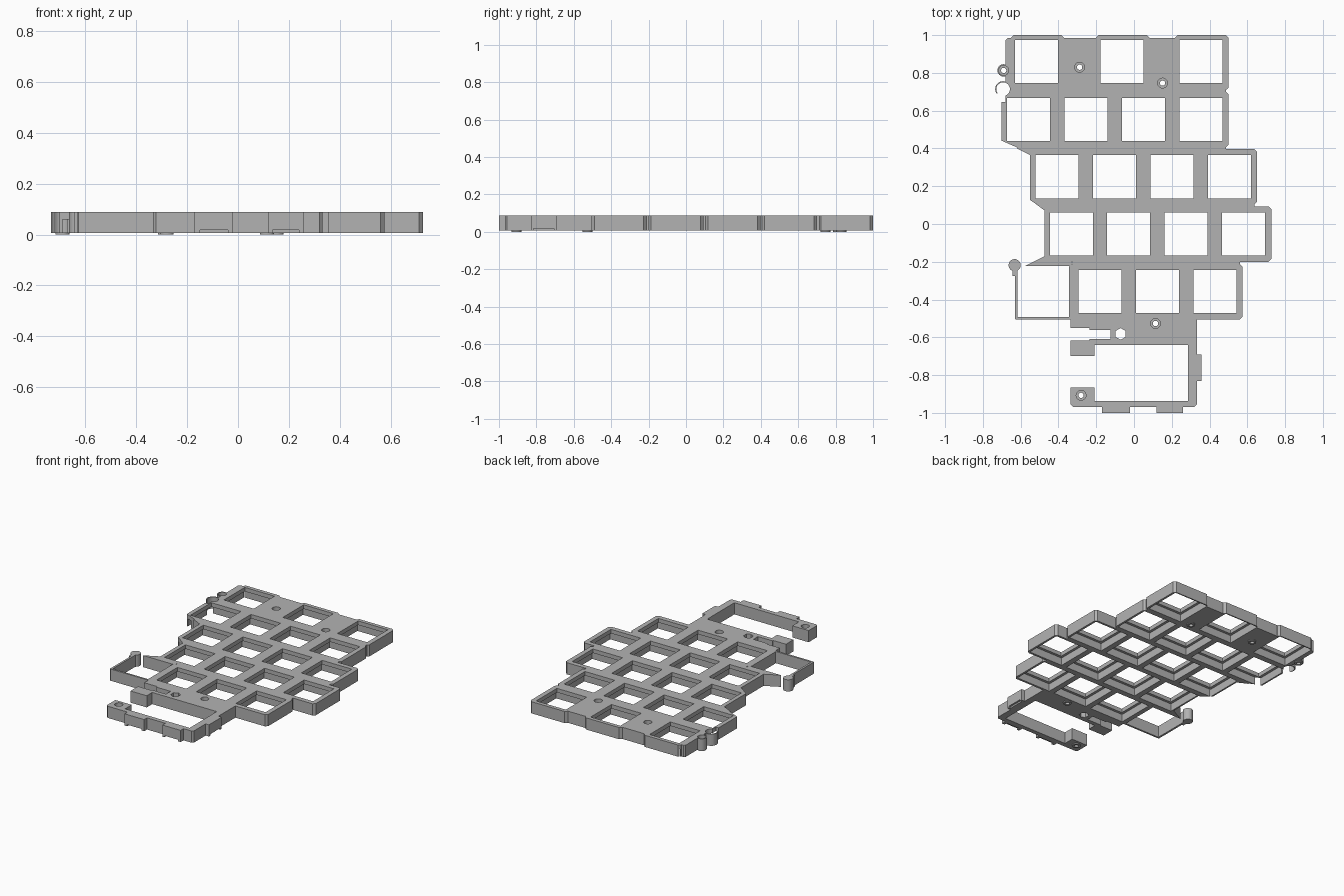
import bpy, bmesh, math

if "Cube" in bpy.data.objects:
    bpy.data.objects.remove(bpy.data.objects["Cube"])

BOTTOM, TOP, LEDGE = 0.007, 0.088, 0.06
PITCH, HALF = 0.304, 0.147

grey = bpy.data.materials.new("plain grey")
grey.use_nodes = True
grey.diffuse_color = (0.45, 0.45, 0.45, 1)
grey.node_tree.nodes["Principled BSDF"].inputs["Base Color"].default_value = (0.45, 0.45, 0.45, 1)


# Outline helpers
def rect(x0, x1, y0, y1):
    return [(x0, y0), (x1, y0), (x1, y1), (x0, y1)]


def square(x, y, half):
    return rect(x - half, x + half, y - half, y + half)


def circle(x, y, r, n=32, turn=0.0):
    angles = [turn + math.tau * i / n for i in range(n)]
    return [(x + r * math.cos(a), y + r * math.sin(a)) for a in angles]


def chamfered(x0, x1, y0, y1, c=0.015, corner=None):
    cx, cy = corner or (c, c)
    return [(x0, y0 + cy), (x0 + cx, y0), (x1 - c, y0), (x1, y0 + c),
            (x1, y1 - c), (x1 - c, y1), (x0 + c, y1), (x0, y1 - c)]


def prisms(name, outlines, z0=BOTTOM, z1=TOP):
    """One object holding an upright prism for each outline."""
    bm = bmesh.new()
    for outline in outlines:
        low = [bm.verts.new((x, y, z0)) for x, y in outline]
        high = [bm.verts.new((x, y, z1)) for x, y in outline]
        bm.faces.new(low[::-1])
        bm.faces.new(high)
        for i in range(len(low)):
            j = (i + 1) % len(low)
            bm.faces.new((low[i], low[j], high[j], high[i]))
    bmesh.ops.recalc_face_normals(bm, faces=bm.faces)
    mesh = bpy.data.meshes.new(name)
    bm.to_mesh(mesh)
    bm.free()
    mesh.materials.append(grey)
    obj = bpy.data.objects.new(name, mesh)
    bpy.context.collection.objects.link(obj)
    return obj


def combine(target, other, operation):
    mod = target.modifiers.new("combine", "BOOLEAN")
    mod.operation = operation
    mod.solver = "EXACT"
    mod.object = other
    other.hide_render = True
    graph = bpy.context.evaluated_depsgraph_get()
    mesh = bpy.data.meshes.new_from_object(target.evaluated_get(graph))
    target.modifiers.clear()
    target.data = mesh
    bpy.data.objects.remove(other)


def add(outline, z0=BOTTOM, z1=TOP):
    combine(plate, prisms("part", [outline], z0, z1), "UNION")


def cut(outlines, z0=-0.1, z1=0.2):
    combine(plate, prisms("cutter", outlines, z0, z1), "DIFFERENCE")


def run(start, count):
    return [start + PITCH * i for i in range(count)]


# Key rows: centre y, left margin, lower left corner cut, key centres
rows = [
    (0.86, 0.164, None, [-0.516, -0.064, 0.354]),
    (0.553, 0.143, (0.08, 0.035), run(-0.558, 4)),
    (0.25, 0.143, (0.035, 0.024), run(-0.407, 4)),
    (-0.054, 0.143, None, run(-0.332, 4)),
    (-0.358, 0.165, None, run(-0.18, 3)),
]
spans = [(xs[0] - margin, xs[-1] + HALF) for y, margin, corner, xs in rows]

# Plate body: top row is stepped around its three keys
y, margin, corner, xs = rows[0]
plate = prisms("key_plate", [chamfered(*spans[0], y - HALF, 0.984, 0.01)])
for x in xs:
    add(chamfered(x - HALF + 0.01, x + HALF, y - 0.1, 1.0))
for (y, margin, corner, xs), span in list(zip(rows, spans))[1:]:
    add(chamfered(*span, y - HALF, y + HALF, corner=corner))

# Strips that tie the rows together
for i in range(4):
    middle = (rows[i][0] + rows[i + 1][0]) / 2
    left = max(spans[i][0], spans[i + 1][0]) + 0.02
    right = min(spans[i][1], spans[i + 1][1]) - 0.014
    add(rect(left, right, middle - 0.03, middle + 0.03))

# Slanted webs on the left edge
add([(-0.62, 0.4), (-0.55, 0.365), (-0.5, 0.35), (-0.5, 0.43), (-0.6, 0.43)])
add([(-0.515, 0.102), (-0.478, 0.075), (-0.43, 0.06), (-0.43, 0.13), (-0.5, 0.13)])
add([(-0.473, -0.17), (-0.575, -0.222), (-0.33, -0.222), (-0.33, -0.15), (-0.46, -0.15)])

# Thin open cell with a round clip
add(chamfered(-0.63, -0.3, -0.505, -0.492, 0.004))
add(rect(-0.63, -0.616, -0.5, -0.24))
add(rect(-0.643, -0.616, -0.275, -0.23))
add(circle(-0.632, -0.218, 0.032))

# Lower frame: bridge, stub, right wall, front wall, arm and outer tabs
for box in [(-0.335, 0.333, -0.64, -0.49), (-0.335, -0.21, -0.7, -0.615),
            (0.285, 0.333, -0.95, -0.6), (-0.335, -0.21, -0.95, -0.865),
            (0.32, 0.358, -0.83, -0.69), (-0.17, -0.02, -1, -0.95),
            (0.12, 0.26, -1, -0.95)]:
    add(rect(*box))
add(chamfered(-0.335, 0.333, -0.968, -0.937, 0.012))

# Side boss and open ring
add(circle(-0.69, 0.813, 0.033))
add(circle(-0.693, 0.714, 0.042))

# Raised feet under the screw holes
screws = [(-0.69, 0.813), (-0.288, 0.83), (0.151, 0.746), (0.114, -0.527), (-0.28, -0.907)]
for x, y in screws:
    add(circle(x, y, 0.027), 0, 0.03)

# Key openings with wider pockets below
keys = [(x, y) for y, margin, corner, xs in rows for x in xs]
cut([square(x, y, 0.114) for x, y in keys])
cut([square(x, y, 0.132) for x, y in keys], -0.1, LEDGE)

# Screw holes with counterbores, hexagonal hole, ring opening
cut([circle(x, y, 0.014) for x, y in screws])
cut([circle(x, y, 0.026) for x, y in screws], 0.04, 0.2)
cut([circle(-0.071, -0.582, 0.031, 6, math.pi / 2), circle(-0.693, 0.714, 0.036)])
cut([rect(-0.75, -0.68, 0.645, 0.69)])

# Slot in the bridge
cut([rect(-0.4, -0.125, -0.61, -0.56)])
cut([rect(-0.4, -0.235, -0.617, -0.55)])

# Shallow notches under the tabs
cut([rect(-0.15, -0.04, -1.1, -0.98), rect(0.135, 0.24, -1.1, -0.98),
     rect(0.345, 0.5, -0.815, -0.705)], -0.1, 0.018)
plate.name = "key_plate"
